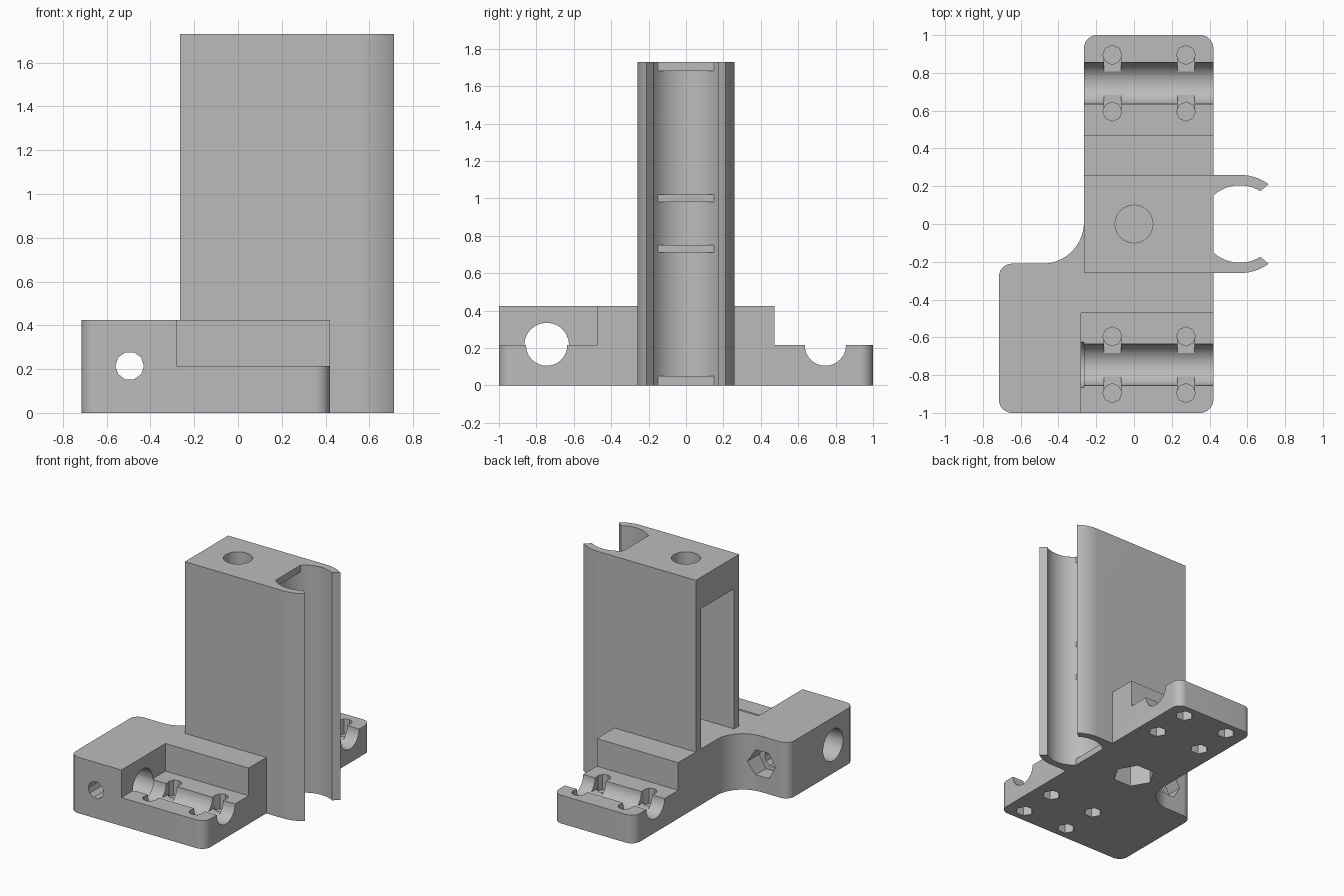
import bpy, math
from mathutils import Matrix

old = bpy.data.objects.get("Cube")
if old:
    bpy.data.objects.remove(old, do_unlink=True)

grey = bpy.data.materials.new("plain_grey")
grey.use_nodes = True
COLOUR = (0.5, 0.5, 0.5, 1)
grey.diffuse_color = COLOUR
grey.node_tree.nodes["Principled BSDF"].inputs["Base Color"].default_value = COLOUR


def arc(cx, cy, r, start, end, n=12):
    angles = [math.radians(start + (end - start) * i / n) for i in range(n + 1)]
    return [(cx + r * math.cos(a), cy + r * math.sin(a)) for a in angles]


def prism(name, outline, z0, z1):
    """Counter-clockwise outline extruded along z."""
    n = len(outline)
    verts = [(x, y, z) for z in (z0, z1) for x, y in outline]
    faces = [list(range(n))[::-1], list(range(n, 2 * n))]
    faces += [[i, (i + 1) % n, n + (i + 1) % n, n + i] for i in range(n)]
    mesh = bpy.data.meshes.new(name)
    mesh.from_pydata(verts, [], faces)
    mesh.materials.append(grey)
    obj = bpy.data.objects.new(name, mesh)
    bpy.context.scene.collection.objects.link(obj)
    return obj


def box(x0, x1, y0, y1, z0, z1):
    return prism("block", [(x0, y0), (x1, y0), (x1, y1), (x0, y1)], z0, z1)


def rod(axis, a, b, r, start, end, sides=48):
    """Cylinder along an axis; a, b are its centre on the other two axes."""
    if axis == "x":      # a = y, b = z
        obj = prism("rod", arc(-b, a, r, 0, 360, sides)[:-1], start, end)
        obj.data.transform(Matrix.Rotation(math.pi / 2, 4, "Y"))
    elif axis == "y":    # a = x, b = z
        obj = prism("rod", arc(a, b, r, 0, 360, sides)[:-1], -end, -start)
        obj.data.transform(Matrix.Rotation(math.pi / 2, 4, "X"))
    else:
        obj = prism("rod", arc(a, b, r, 0, 360, sides)[:-1], start, end)
    return obj


def combine(target, tool, operation="DIFFERENCE"):
    mod = target.modifiers.new("join", "BOOLEAN")
    mod.operation, mod.solver, mod.object = operation, "EXACT", tool
    bpy.context.view_layer.objects.active = target
    bpy.ops.object.modifier_apply(modifier=mod.name)
    bpy.data.objects.remove(tool, do_unlink=True)


LEFT, RIGHT = -0.265, 0.42
STEP, TOP, HEIGHT = 0.215, 0.425, 1.73
ROD_Y, BORE_X, BORE_R = 0.745, 0.56, 0.205

# Base plate with rounded corners and a concave fillet at the side lobe
outline = (arc(-0.645, -0.93, 0.07, 180, 270) + arc(0.35, -0.93, 0.07, 270, 360)
           + arc(0.35, 0.93, 0.07, 0, 90) + arc(-0.195, 0.93, 0.07, 90, 180)
           + arc(-0.485, 0.01, 0.22, 0, -90, 20) + arc(-0.645, -0.28, 0.07, 90, 180))
body = prism("bearing_carriage", outline, 0, TOP)

# Lowered clamp seats and their rod grooves
combine(body, box(-0.28, 1, -2, -0.472, STEP, 1))
combine(body, box(-1, 1, 0.472, 2, STEP, 1))
combine(body, rod("x", -ROD_Y, STEP, 0.11, -0.28, 1))
combine(body, rod("x", ROD_Y, STEP, 0.11, -1, 1))
combine(body, rod("x", -ROD_Y, STEP, 0.12, -1, LEFT, 24))

# Clamp screw holes, slots to the groove and nut pockets underneath
for side in (-1, 1):
    for x in (-0.115, 0.275):
        for off in (-0.15, 0.15):
            y = side * ROD_Y + off
            inner = y - math.copysign(0.09, off)
            combine(body, rod("z", x, y, 0.05, 0.1, 0.3, 8))
            combine(body, box(x - 0.045, x + 0.045, min(y, inner), max(y, inner), 0.125, 0.3))
            combine(body, rod("z", x, y, 0.065, -0.1, 0.09, 6))

# Lobe cross hole with a hexagonal pocket at the back
combine(body, rod("y", -0.495, STEP, 0.065, -2, 0, 10))
combine(body, rod("y", -0.495, STEP, 0.11, -0.33, 0, 6))

# Tower with a round bearing clip on one side
combine(body, rod("z", BORE_X, 0, BORE_R + 0.01, -1, 1))
tower_outline = ([(LEFT, 0.26), (LEFT, -0.26)] + arc(BORE_X, 0, 0.26, -90, -54, 10)
                 + arc(BORE_X, 0, BORE_R, -58, -302, 48) + arc(BORE_X, 0, 0.26, 54, 90, 10))
combine(body, prism("tower", tower_outline, 0, HEIGHT), "UNION")

# Flat ribs that hold the bearings in place
for z0, z1 in ((0, 0.05), (0.71, 0.75), (0.98, 1.02), (1.68, HEIGHT)):
    combine(body, box(0.34, RIGHT, -0.15, 0.15, z0, z1), "UNION")

# Tower window, top rod hole and bottom nut pocket
combine(body, box(-1, 0.25, -0.2, 0.2, TOP, 1.49))
combine(body, rod("z", 0, 0, 0.1, 1.4, 2, 32))
combine(body, rod("z", 0, 0, 0.15, -1, 0.3, 6))

bpy.ops.object.select_all(action="DESELECT")
body.select_set(True)
bpy.context.view_layer.objects.active = body
bpy.ops.object.shade_smooth_by_angle(angle=math.radians(25))
